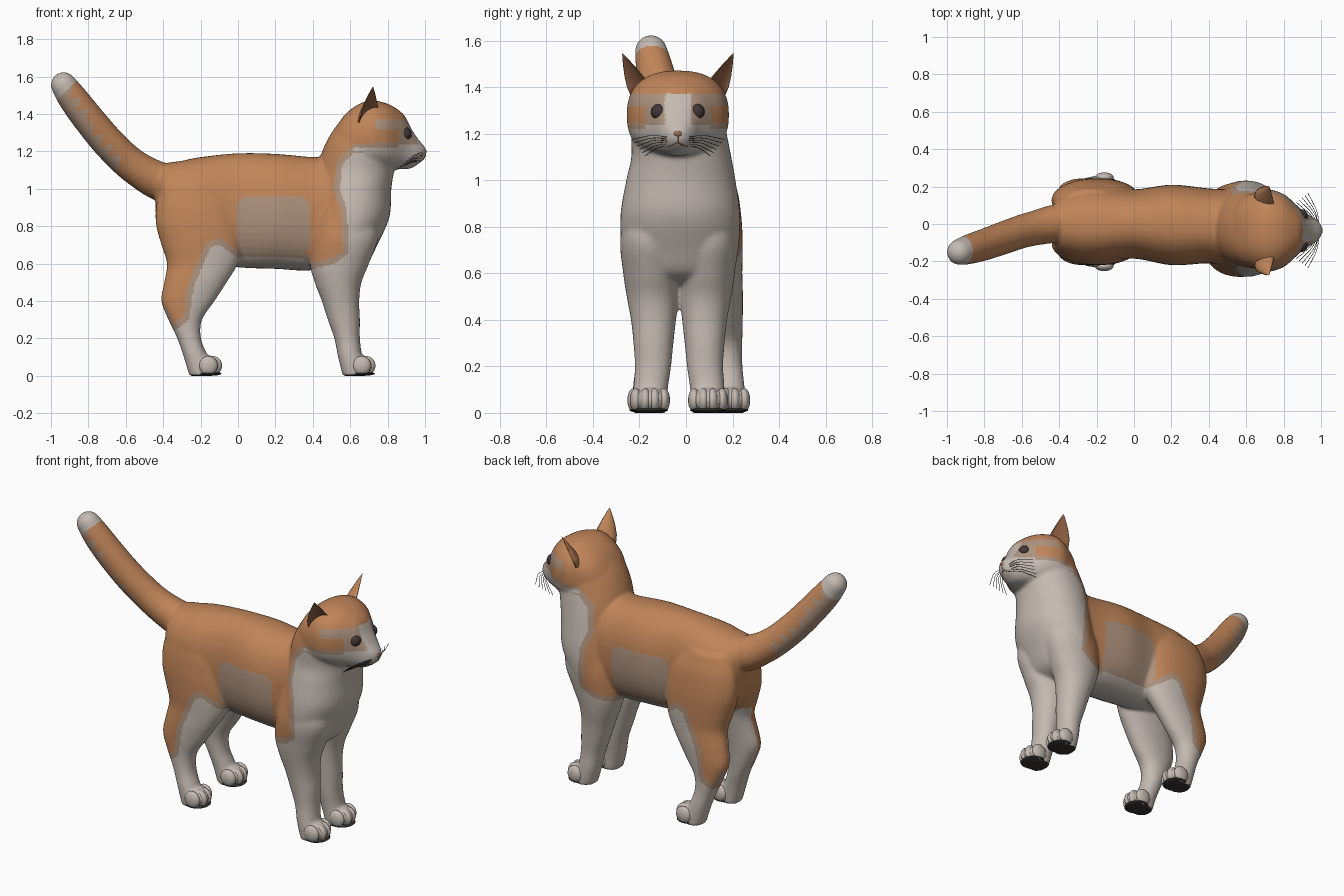
import bpy, bmesh, math
from mathutils import Vector, Matrix
from mathutils.bvhtree import BVHTree

if "Cube" in bpy.data.objects:
    bpy.data.objects.remove(bpy.data.objects["Cube"])

def material(name, r, g, b):
    m = bpy.data.materials.new(name)
    m.diffuse_color = (r, g, b, 1)
    m.use_nodes = True
    m.node_tree.nodes["Principled BSDF"].inputs["Base Color"].default_value = m.diffuse_color
    return m

WHITE = material("white fur", .55, .49, .44)
ORANGE = material("orange fur", .53, .235, .10)
TAN = material("tan fur", .42, .29, .21)
PAD = material("dark pads", .04, .034, .032)
EYE = material("eye brown", .05, .037, .04)
NOSE = material("nose brown", .32, .15, .08)
EAR = material("inner ear", .27, .115, .055)
HAIR = material("whisker grey", .08, .07, .065)

def make(name, bm, mats):
    bmesh.ops.recalc_face_normals(bm, faces=bm.faces)
    me = bpy.data.meshes.new(name)
    bm.to_mesh(me)
    ob = bpy.data.objects.new(name, me)
    bpy.context.collection.objects.link(ob)
    for m in mats:
        me.materials.append(m)
    for p in me.polygons:
        p.use_smooth = True
    return ob

def catmull(rows, steps=6):
    out = []
    for i in range(len(rows) - 1):
        a, b, c, d = (rows[max(0, min(len(rows) - 1, i + k))] for k in (-1, 0, 1, 2))
        for s in range(steps):
            t = s / steps
            out.append([q + .5 * t * (r - p + t * (2*p - 5*q + 4*r - w + t * (3*(q - r) + w - p)))
                        for p, q, r, w in zip(a, b, c, d)])
    return out + [list(rows[-1])]

def loft(bm, rows, axis, power=2.1, n=40):
    """Row: position on axis, low and high in the side plane, y centre, y radius."""
    prev = first = None
    for t, lo, hi, yc, yr in catmull(rows):
        ring = []
        for k in range(n):
            a = 2 * math.pi * k / n
            c, s = math.cos(a), math.sin(a)
            u = (lo + hi) / 2 + (hi - lo) / 2 * math.copysign(abs(s) ** (2 / power), s)
            y = yc + yr * math.copysign(abs(c) ** (2 / power), c)
            ring.append(bm.verts.new((t, y, u) if axis == 'x' else (u, y, t)))
        if prev:
            for k in range(n):
                j = (k + 1) % n
                bm.faces.new((prev[k], prev[j], ring[j], ring[k]))
        else:
            first = ring
        prev = ring
    bm.faces.new(first[::-1])
    bm.faces.new(prev)

def ball(bm, centre, radii, u=20, v=12):
    mat = Matrix.Translation(centre) @ Matrix.Diagonal((*radii, 1))
    bmesh.ops.create_uvsphere(bm, u_segments=u, v_segments=v, radius=1, matrix=mat)

# body volumes: torso, chest and neck, head
bm = bmesh.new()
loft(bm, [(-.44, .86, 1.06, .005, .07), (-.40, .74, 1.13, 0, .15), (-.30, .64, 1.15, 0, .19),
          (-.20, .61, 1.17, 0, .20), (0, .58, 1.19, 0, .185), (.2, .572, 1.187, -.005, .215),
          (.4, .565, 1.17, -.01, .20), (.55, .62, 1.17, -.02, .20), (.62, .7, 1.1, -.02, .15)], 'x', 2.3)
loft(bm, [(.55, .44, .60, -.025, .12), (.6, .39, .69, -.025, .22), (.7, .39, .745, -.025, .25),
          (.85, .40, .81, -.025, .257), (1.0, .42, .82, -.022, .235), (1.1, .425, .835, -.02, .215),
          (1.2, .45, .85, -.03, .205), (1.3, .50, .83, -.035, .185), (1.38, .56, .78, -.035, .12)], 'z')
H = -.035  # head centre in y
loft(bm, [(.50, 1.15, 1.29, H, .10), (.57, 1.10, 1.395, H, .17), (.65, 1.08, 1.455, H, .205),
          (.72, 1.09, 1.472, H, .22), (.80, 1.10, 1.455, H, .195), (.86, 1.105, 1.42, H, .145),
          (.895, 1.105, 1.385, H, .113), (.925, 1.11, 1.325, H, .09), (.96, 1.13, 1.27, H, .07),
          (.99, 1.155, 1.235, H, .045), (1.005, 1.18, 1.215, H, .02)], 'x', 2.4)

# legs with feet
paws = []
for s in (-1, 1):
    m = -.03
    loft(bm, [(0, .56, .69, m + s*.125, .07), (.1, .535, .665, m + s*.122, .074), (.2, .515, .652, m + s*.112, .078),
              (.3, .48, .652, m + s*.11, .086), (.4, .448, .648, m + s*.11, .097), (.5, .41, .66, m + s*.115, .11),
              (.6, .385, .70, m + s*.12, .12), (.75, .40, .75, m + s*.125, .128), (.92, .44, .72, m + s*.12, .10)], 'z')
    paws.append(("front", s, .685, m + s*.125))
    m = .012
    loft(bm, [(0, -.26, -.13, m + s*.178, .065), (.1, -.29, -.16, m + s*.175, .066), (.2, -.325, -.198, m + s*.165, .066),
              (.3, -.372, -.192, m + s*.16, .07), (.4, -.41, -.125, m + s*.155, .077), (.5, -.395, -.06, m + s*.145, .088),
              (.6, -.38, 0, m + s*.13, .10), (.7, -.41, .03, m + s*.12, .112), (.82, -.44, .03, m + s*.115, .113),
              (.95, -.43, 0, m + s*.11, .10), (1.06, -.38, -.08, m + s*.1, .07)], 'z')
    paws.append(("hind", s, -.135, m + s*.178))
for _, s, x, y in paws:
    ball(bm, (x - .03, y, .055), (.075, .08, .055))

# tail as a tight chain of balls
for x, y, z, r in catmull([(-.36, .005, 1.02, .10), (-.43, 0, 1.045, .102), (-.52, -.02, 1.095, .094), (-.6, -.04, 1.155, .09),
                           (-.7, -.075, 1.255, .088), (-.8, -.11, 1.375, .085), (-.88, -.135, 1.48, .08),
                           (-.932, -.15, 1.555, .069)], 7):
    ball(bm, (x, y, z), (r, r, r), 24, 16)

# merge the volumes into one smooth skin
body = make("cat_body", bm, [])
rm = body.modifiers.new("merge", 'REMESH')
rm.mode, rm.voxel_size = 'VOXEL', .009
sm = body.modifiers.new("soften", 'SMOOTH')
sm.factor, sm.iterations = .5, 10
skin = bpy.data.meshes.new_from_object(body.evaluated_get(bpy.context.evaluated_depsgraph_get()))
body.modifiers.clear()
body.data = skin
skin.name = "cat_body"
skin.materials.clear()
for mt in (WHITE, ORANGE, TAN, PAD):
    skin.materials.append(mt)

# coat markings: side outline of the orange coat
COAT = [(-.6, 1.3), (.3, 1.3), (.5, 1.6), (.75, 1.6), (.75, 1.24), (.6, 1.22), (.53, 1.15), (.51, 1.0),
        (.55, .88), (.56, .67), (.5, .63), (.4, .605), (.37, .66), (.0, .67), (-.1, .74), (-.17, .71),
        (-.22, .6), (-.27, .48), (-.29, .32), (-.34, .28), (-.38, .36), (-.6, .45)]

def coat(x, z):
    inside, near = False, 9
    for (ax, az), (bx, bz) in zip(COAT, COAT[1:] + COAT[:1]):
        if (az > z) != (bz > z) and x < ax + (z - az) * (bx - ax) / (bz - az):
            inside = not inside
        dx, dz = bx - ax, bz - az
        t = max(0, min(1, ((x - ax) * dx + (z - az) * dz) / (dx * dx + dz * dz)))
        near = min(near, math.hypot(x - ax - t * dx, z - az - t * dz))
    return 1 if inside else 2 if near < .032 else 0

def marking(c, n):
    x, y, z = c
    if z < .02 and n.z < -.5:
        return 3
    if x < -.46 and z > .95:  # tail: white tip, stripes along the underside
        u = z - x
        if u > 2.44:
            return 0
        v = -.7 * (n.x + n.z)
        if u > 1.75 and v + .3 * math.sin(u * 60) > (.25 if u < 2.15 else -.1):
            return 2
        return 1
    if x > .62 and z > 1.2:  # head: cap, blaze, eye patches, cheek stripes
        dy = abs(y - H)
        if z > 1.372:
            return 1
        if dy < .055 and x > .85:
            return 0
        if z < 1.24:
            return 2 if z > 1.22 and x < .86 else 0
        if x < .73 or (1.25 < z < 1.315 and x < .86):
            return 1
        return 2
    if z < .66 and (n.z < -.7 or (x < .1 and n.y * (y - .012) < 0 and abs(n.y) > .2)):
        return 0
    if ((x - .19) / .195) ** 6 + ((z - .805) / .157) ** 6 < 1:  # pale flank patch
        return 2
    return coat(x, z)

for p in skin.polygons:
    p.use_smooth = True
    p.material_index = marking(p.center, p.normal)
tree = BVHTree.FromPolygons([v.co for v in skin.vertices], [p.vertices[:] for p in skin.polygons])

def on_face(dy, z):
    hit = tree.ray_cast(Vector((2, H + dy, z)), Vector((-1, 0, 0)))
    return hit[0], hit[1]

# toes and pads
for kind, s, x, y in paws:
    side = "left" if s > 0 else "right"
    bm = bmesh.new()
    for k in (-1.5, -.5, .5, 1.5):
        ball(bm, (x - .012 * abs(k) ** 2 + .003, y + k * .04, .055), (.05, .026, .051))
    make(f"{kind}_toes_{side}", bm, [WHITE])
    bm = bmesh.new()
    ball(bm, (x - .025, y, .012), (.072, .078, .012))
    make(f"{kind}_pad_{side}", bm, [PAD])

# ears: crescent sections shrinking to a tip
for s in (-1, 1):
    bm = bmesh.new()
    rings, n = [], 24
    d, w = Vector((.72, .69 * s, 0)), Vector((.69, -.72 * s, 0))
    base, tip = Vector((.70, H + s * .148, 1.355)), Vector((.722, H + s * .238, 1.545))
    for t, k in ((0, 1.05), (.25, 1), (.5, .75), (.75, .42), (.92, .16), (1, .03)):
        ring = []
        for i in range(n):
            a = 2 * math.pi * i / n
            c = math.cos(a)
            depth = c * .045 if c < 0 else -c * .022
            ring.append(bm.verts.new(base.lerp(tip, t) + d * depth * k + w * math.sin(a) * .068 * k))
        rings.append(ring)
    for a, b in zip(rings, rings[1:]):
        for i in range(n):
            j = (i + 1) % n
            f = bm.faces.new((a[i], a[j], b[j], b[i]))
            f.material_index = 1 if math.cos(2 * math.pi * (i + .5) / n) > 0 else 0
    bm.faces.new(rings[0][::-1])
    bm.faces.new(rings[-1])
    make("ear_left" if s > 0 else "ear_right", bm, [ORANGE, EAR])

# eyes and nose
for s in (-1, 1):
    co, no = on_face(s * .092, 1.298)
    bm = bmesh.new()
    ball(bm, co - no * .02, (.036, .035, .036))
    make("eye_left" if s > 0 else "eye_right", bm, [EYE])
co, no = on_face(0, 1.2)
bm = bmesh.new()
ball(bm, co - Vector((.008, 0, 0)), (.013, .021, .014))
make("nose", bm, [NOSE])

def strands(name, lines, radius, mat):
    cu = bpy.data.curves.new(name, 'CURVE')
    cu.dimensions, cu.bevel_depth, cu.bevel_resolution = '3D', radius, 1
    for pts in lines:
        sp = cu.splines.new('POLY')
        sp.points.add(len(pts) - 1)
        for q, co in zip(sp.points, pts):
            q.co = (*co, 1)
    cu.materials.append(mat)
    bpy.context.collection.objects.link(bpy.data.objects.new(name, cu))

# mouth and whiskers
lines = [[on_face(0, z)[0] for z in (1.19, 1.18, 1.17, 1.162)]]
for s in (-1, 1):
    lines.append([on_face(s * a, z)[0] for a, z in ((0, 1.162), (.015, 1.155), (.03, 1.147), (.042, 1.145))])
strands("mouth", lines, .0025, NOSE)
lines = []
for s in (-1, 1):
    for k in range(6):
        co = on_face(s * (.045 + .004 * (k % 2)), 1.185 - .008 * k)[0]
        end = Vector((.93 - .016 * k, H + s * (.20 - .012 * k), 1.175 - .014 * k))
        mid = co.lerp(end, .5) + Vector((.012, 0, .012))
        lines.append([co, co.lerp(mid, .55) + Vector((.004, 0, .003)), mid, end])
strands("whiskers", lines, .0015, HAIR)
